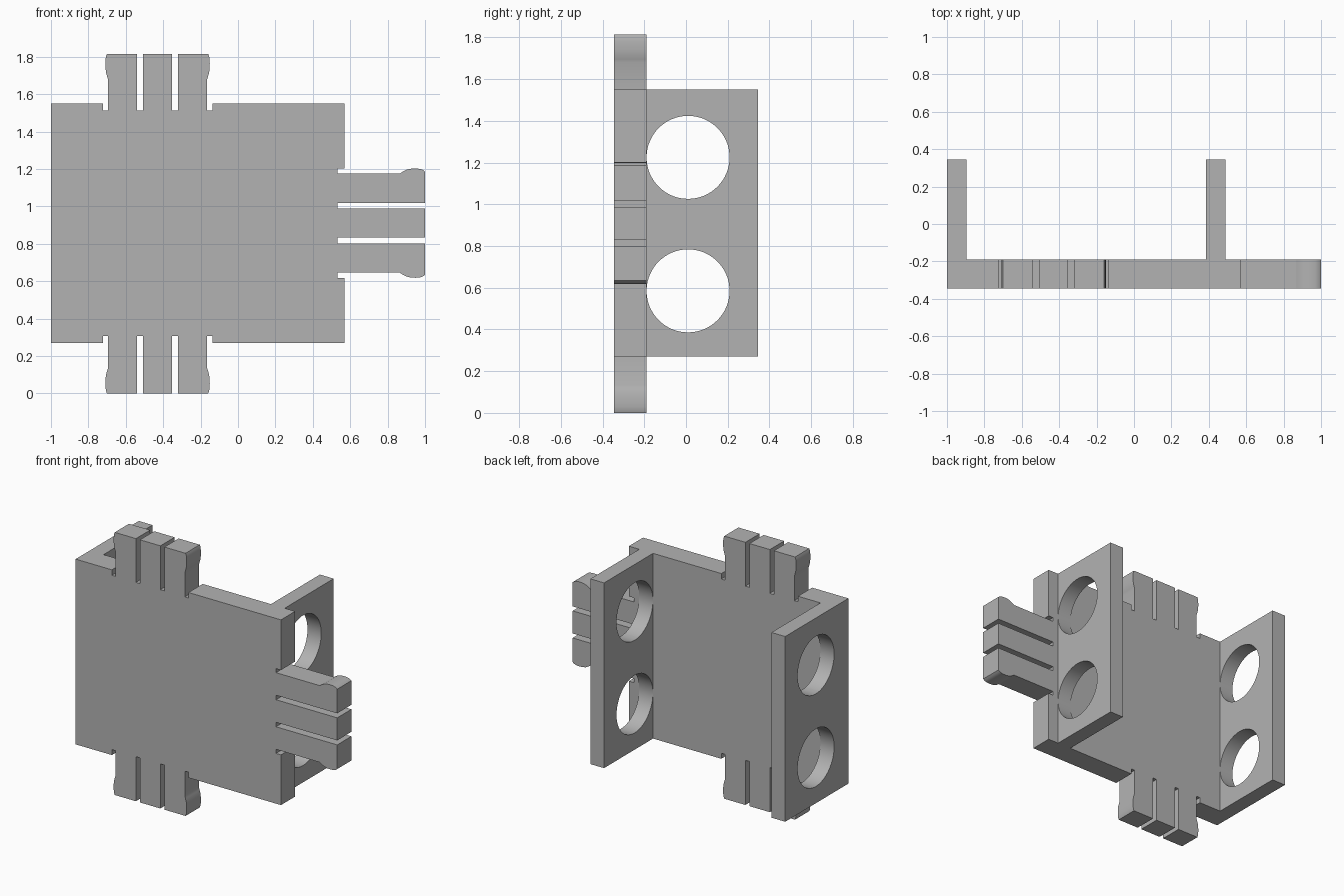
import bpy
import bmesh
import math
from mathutils import Vector

cube = bpy.data.objects.get("Cube")
if cube:
    bpy.data.objects.remove(cube)

grey = bpy.data.materials.new("plain_grey")
grey.use_nodes = True
colour = (0.45, 0.45, 0.45, 1)
grey.diffuse_color = colour
grey.node_tree.nodes["Principled BSDF"].inputs["Base Color"].default_value = colour

FRONT, INNER, BACK = -0.345, -0.19, 0.345      # depth levels
LEFT, RIGHT, LOW, HIGH = -1.0, 0.57, 0.27, 1.55  # plate edges


def extrude_outline(name, points, start, offset):
    """Turn a flat outline into a solid; start places it and offset is its depth."""
    bm = bmesh.new()
    face = bm.faces.new([bm.verts.new(Vector(p) + Vector(start)) for p in points])
    grown = bmesh.ops.extrude_face_region(bm, geom=[face])["geom"]
    moved = [v for v in grown if isinstance(v, bmesh.types.BMVert)]
    bmesh.ops.translate(bm, verts=moved, vec=offset)
    bmesh.ops.recalc_face_normals(bm, faces=bm.faces)
    mesh = bpy.data.meshes.new(name)
    bm.to_mesh(mesh)
    bm.free()
    mesh.materials.append(grey)
    obj = bpy.data.objects.new(name, mesh)
    bpy.context.collection.objects.link(obj)
    return obj


def select_only(obj):
    bpy.ops.object.select_all(action="DESELECT")
    obj.select_set(True)
    bpy.context.view_layer.objects.active = obj


def clip(centre, along, out, length, bulge):
    """Three-pronged snap clip outline, with relief notches and bulged ends."""
    half, notch, depth = 0.265, 0.028, -0.038
    inner, outer = 0.078, 0.109
    side = [(half + notch, 0), (half + notch, depth), (half, depth)]
    # Bulged outer end, from its base to the tip
    for back, swell in [(0.135, 0), (0.12, 0.35), (0.1, 0.75), (0.075, 0.97),
                        (0.05, 1), (0.03, 0.95), (0.012, 0.75), (0, 0.4)]:
        side.append((half + bulge * swell, length - back))
    # Slot beside the middle prong
    side += [(outer, length), (outer, depth), (inner, depth), (inner, length)]
    profile = [(-u, v) for u, v in side] + side[::-1]
    return [Vector(centre) + u * Vector(along) + v * Vector(out) for u, v in profile]


X, Z = Vector((1, 0, 0)), Vector((0, 0, 1))

# Base plate with clips on the top, side and bottom
outline = [Vector((LEFT, 0, LOW)), Vector((LEFT, 0, HIGH))]
outline += clip((-0.43, 0, HIGH), X, Z, 0.265, 0.014)
outline.append(Vector((RIGHT, 0, HIGH)))
outline += clip((RIGHT, 0, 0.91), -Z, X, 0.43, 0.027)
outline.append(Vector((RIGHT, 0, LOW)))
outline += clip((-0.43, 0, LOW), -X, -Z, 0.27, 0.014)
plate = extrude_outline("base_plate", outline, (0, FRONT, 0), (0, INNER - FRONT, 0))
select_only(plate)
bpy.ops.object.shade_smooth_by_angle(angle=math.radians(30))

# Cutters for the round holes
cutters = []
for z in (0.585, 1.225):
    bpy.ops.mesh.primitive_cylinder_add(vertices=64, radius=0.199, depth=3,
                                        location=(0, 0.01, z),
                                        rotation=(0, math.pi / 2, 0))
    cutter = bpy.context.object
    cutter.name = "hole_cutter"
    cutter.hide_render = True
    cutter.data.materials.append(grey)
    cutters.append(cutter)

# Two upright flanges with two holes each
for name, x in (("right_flange", LEFT), ("left_flange", 0.385)):
    rectangle = [(0, INNER, LOW), (0, BACK, LOW), (0, BACK, HIGH), (0, INNER, HIGH)]
    flange = extrude_outline(name, rectangle, (x, 0, 0), (0.105, 0, 0))
    select_only(flange)
    for cutter in cutters:
        mod = flange.modifiers.new("hole", "BOOLEAN")
        mod.operation = "DIFFERENCE"
        mod.solver = "EXACT"
        mod.object = cutter
        bpy.ops.object.modifier_apply(modifier=mod.name)
    bpy.ops.object.shade_smooth_by_angle(angle=math.radians(30))

for cutter in cutters:
    bpy.data.objects.remove(cutter)
